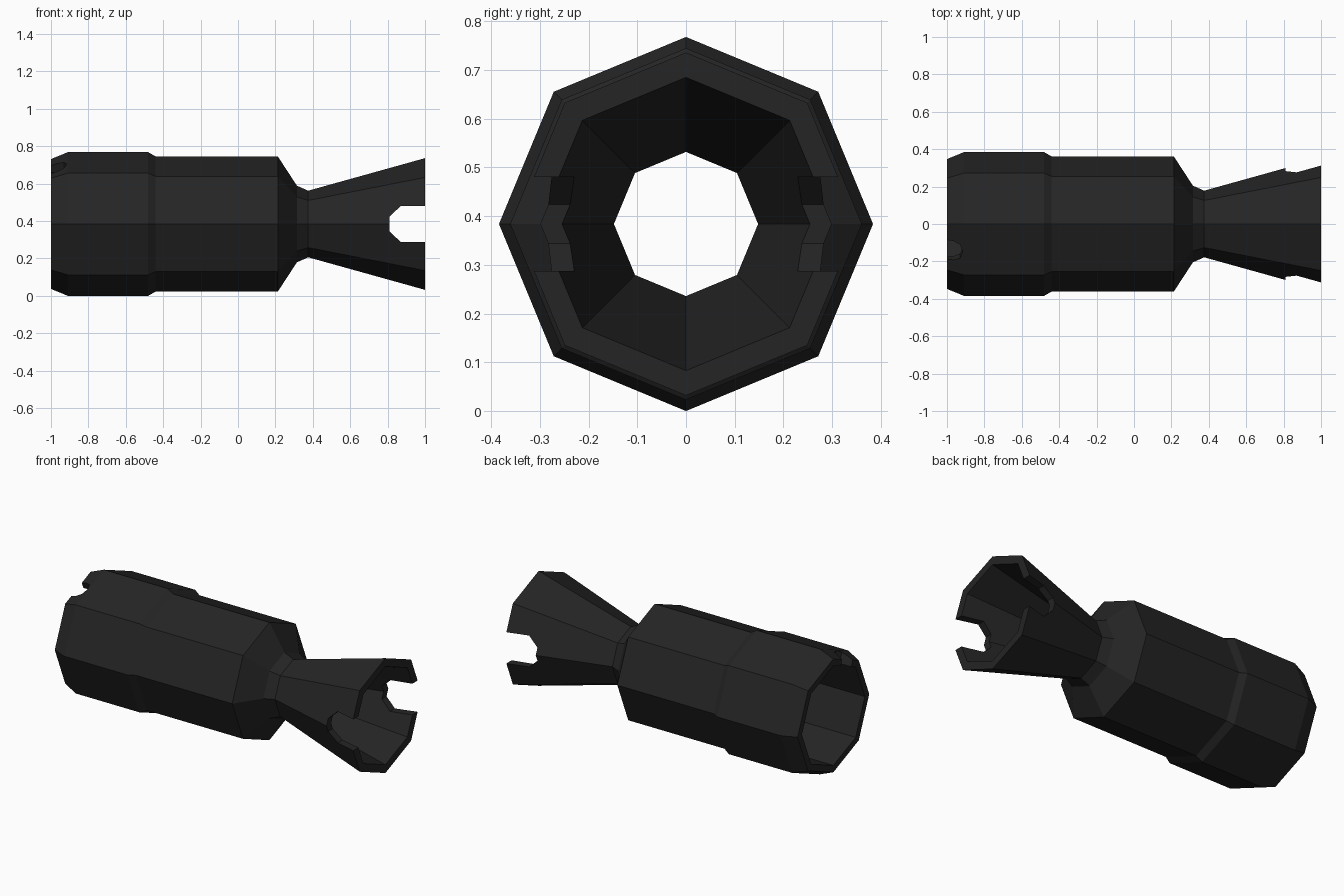
import bpy, bmesh, math
from mathutils import Matrix, Vector

if "Cube" in bpy.data.objects:
    bpy.data.objects.remove(bpy.data.objects["Cube"])

CZ = 0.384  # height of the barrel axis

mat = bpy.data.materials.new("gunmetal_black")
mat.diffuse_color = (0.018, 0.018, 0.018, 1)
mat.use_nodes = True
mat.node_tree.nodes["Principled BSDF"].inputs["Base Color"].default_value = mat.diffuse_color


def finish(name, bm):
    bmesh.ops.recalc_face_normals(bm, faces=bm.faces)
    me = bpy.data.meshes.new(name)
    bm.to_mesh(me)
    bm.free()
    me.materials.append(mat)
    ob = bpy.data.objects.new(name, me)
    bpy.context.collection.objects.link(ob)
    return ob


def prism(name, outline, matrix, lo, hi):
    """Extrude a 2D outline from lo to hi along local z, then place it."""
    bm = bmesh.new()
    face = bm.faces.new([bm.verts.new((u, v, lo)) for u, v in outline])
    ext = bmesh.ops.extrude_face_region(bm, geom=[face])
    verts = [e for e in ext["geom"] if isinstance(e, bmesh.types.BMVert)]
    bmesh.ops.translate(bm, verts=verts, vec=(0, 0, hi - lo))
    bmesh.ops.transform(bm, matrix=matrix, verts=bm.verts)
    return finish(name, bm)


# Hollow eight-sided body: closed wall profile (x, radius), outside then bore
profile = [(-1, .347), (-.91, .384), (-.48, .384), (-.44, .361), (.213, .361),
           (.315, .205), (.375, .178), (1, .352),
           (1, .301), (.375, .148), (.315, .16), (.19, .305), (-1, .305)]
bm = bmesh.new()
rings = []
for k in range(8):
    a = k * math.pi / 4
    rings.append([bm.verts.new((x, r * math.sin(a), CZ + r * math.cos(a)))
                  for x, r in profile])
n = len(profile)
for k in range(8):
    p, q = rings[k], rings[(k + 1) % 8]
    for i in range(n):
        j = (i + 1) % n
        bm.faces.new((p[i], p[j], q[j], q[i]))
body = finish("muzzle_body", bm)

# Chamfered slot through both sides of the flared end
slot = [(1.2, -.096), (1.2, .096), (.87, .096), (.81, .04), (.81, -.04), (.87, -.096)]
side = Matrix.Translation((0, 0, CZ)) @ Matrix.Rotation(math.pi / 2, 4, 'X')
cutters = [prism("side_slot_cutter", slot, side, -.6, .6)]

# Small rounded locating notch in the rear rim, on one upper facet
notch = [(-1.2, -.055), (-.965, -.055)]
notch += [(-.965 + .05 * math.cos(t), .055 * math.sin(t))
          for t in (-math.pi / 4, 0, math.pi / 4)]
notch += [(-.965, .055), (-1.2, .055)]
tilt = (Matrix.Translation((0, 0, CZ)) @ Matrix.Rotation(math.pi / 8, 4, 'X')
        @ Matrix.Translation((0, -.015, 0)))
cutters.append(prism("rim_notch_cutter", notch, tilt, .15, .6))

for c in cutters:
    c.hide_render = True
    c.hide_viewport = True
    m = body.modifiers.new(c.name, 'BOOLEAN')
    m.operation = 'DIFFERENCE'
    m.solver = 'EXACT'
    m.object = c
